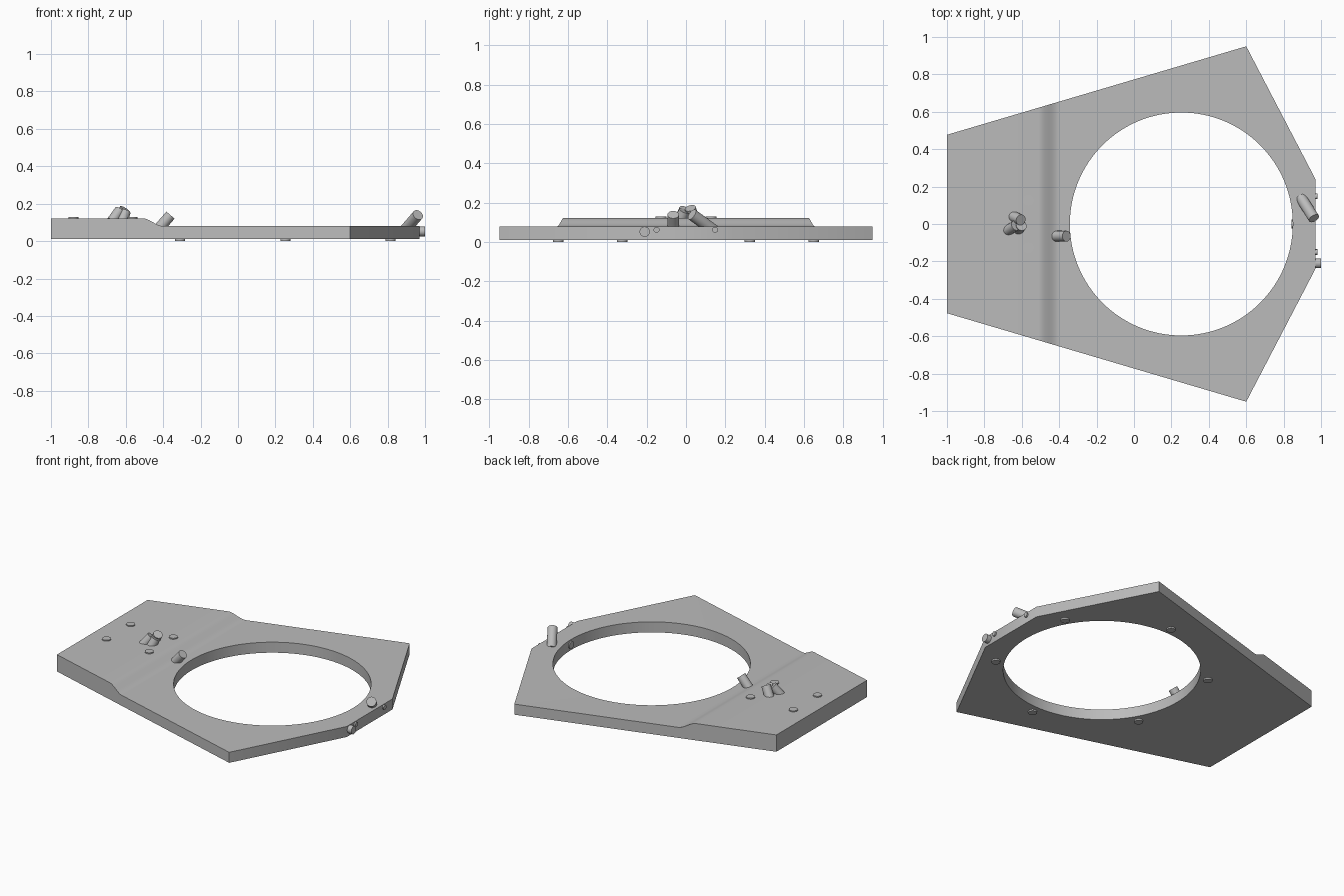
import bpy, bmesh, math
from mathutils import Vector

if "Cube" in bpy.data.objects:
    bpy.data.objects.remove(bpy.data.objects["Cube"])

grey = bpy.data.materials.new("plain grey")
grey.diffuse_color = (0.5, 0.5, 0.5, 1)
grey.use_nodes = True
grey.node_tree.nodes["Principled BSDF"].inputs["Base Color"].default_value = grey.diffuse_color

BOTTOM, LOW, HIGH = 0.01, 0.08, 0.122
HOLE_X, HOLE_R = 0.253, 0.596


def finish(obj, name):
    obj.name = name
    obj.data.materials.clear()
    obj.data.materials.append(grey)
    bpy.ops.object.select_all(action='DESELECT')
    obj.select_set(True)
    bpy.context.view_layer.objects.active = obj
    bpy.ops.object.shade_smooth_by_angle(angle=math.radians(30))
    return obj


def rod(name, start, end, radius, sides=32):
    """Closed cylinder between two points."""
    a, b = Vector(start), Vector(end)
    bpy.ops.mesh.primitive_cylinder_add(vertices=sides, radius=radius, depth=(b - a).length,
                                        location=(a + b) / 2)
    obj = bpy.context.object
    obj.rotation_euler = (b - a).to_track_quat('Z', 'Y').to_euler()
    return finish(obj, name)


def half_width(x):
    if x <= 0.6:
        return 0.477 + (x + 1) * (0.95 - 0.477) / 1.6
    return 0.95 + (x - 0.6) * (0.24 - 0.95) / 0.37


def top_height(x):
    t = min(max((x + 0.51) / 0.11, 0), 1)
    return HIGH + (LOW - HIGH) * t * t * (3 - 2 * t)


# Plate: cross-sections along x, with a smooth step down from the thick end
stations = [-1] + [-0.51 + 0.11 * i / 12 for i in range(13)] + [0.6, 0.97]
bm = bmesh.new()
rings = []
for x in stations:
    w, h = half_width(x), top_height(x)
    rings.append([bm.verts.new(p) for p in
                  ((x, -w, BOTTOM), (x, w, BOTTOM), (x, w, h), (x, -w, h))])
for r, s in zip(rings, rings[1:]):
    for i in range(4):
        j = (i + 1) % 4
        bm.faces.new((r[i], r[j], s[j], s[i]))
bm.faces.new(rings[0])
bm.faces.new(rings[-1])
bmesh.ops.recalc_face_normals(bm, faces=bm.faces)
mesh = bpy.data.meshes.new("plate")
bm.to_mesh(mesh)
bm.free()
plate = bpy.data.objects.new("plate", mesh)
bpy.context.collection.objects.link(plate)

# Large round opening
cutter = rod("hole_cutter", (HOLE_X, 0, -0.3), (HOLE_X, 0, 0.4), HOLE_R, 128)
cut = plate.modifiers.new("opening", 'BOOLEAN')
cut.operation, cut.solver, cut.object = 'DIFFERENCE', 'EXACT', cutter
bpy.context.view_layer.objects.active = plate
bpy.ops.object.modifier_apply(modifier=cut.name)
bpy.data.objects.remove(cutter)
finish(plate, "plate")

# Small feet in a ring under the plate
for i in range(6):
    a = math.radians(30 + 60 * i)
    x, y = HOLE_X + 0.65 * math.cos(a), 0.65 * math.sin(a)
    rod("foot", (x, y, 0), (x, y, 0.03), 0.027)

# Four studs on the thick end
for x in (-0.88, -0.565):
    for y in (-0.127, 0.127):
        rod("top_stud", (x, y, 0.1), (x, y, HIGH + 0.007), 0.027)

# Cluster of leaning pegs between the studs
rod("cluster_peg_left", (-0.675, -0.035, 0.105), (-0.632, -0.008, 0.165), 0.028)
rod("cluster_peg_right", (-0.620, -0.030, 0.105), (-0.602, -0.008, 0.158), 0.029)
rod("cluster_peg_back", (-0.645, 0.040, 0.105), (-0.605, 0.022, 0.172), 0.029)

# Slanted pegs beside the opening
rod("step_peg", (-0.425, -0.065, 0.065), (-0.361, -0.065, 0.139), 0.029)
rod("edge_peg", (0.893, 0.140, 0.060), (0.962, 0.030, 0.140), 0.030)

# Studs on the narrow end face and the wall of the opening
for y in (-0.15, 0.148):
    rod("end_stud", (0.95, y, 0.062), (0.98, y, 0.062), 0.015)
rod("end_peg", (0.95, -0.21, 0.052), (1.0, -0.21, 0.052), 0.026)
rod("wall_stud", (0.87, 0, 0.045), (0.842, 0, 0.045), 0.025)
